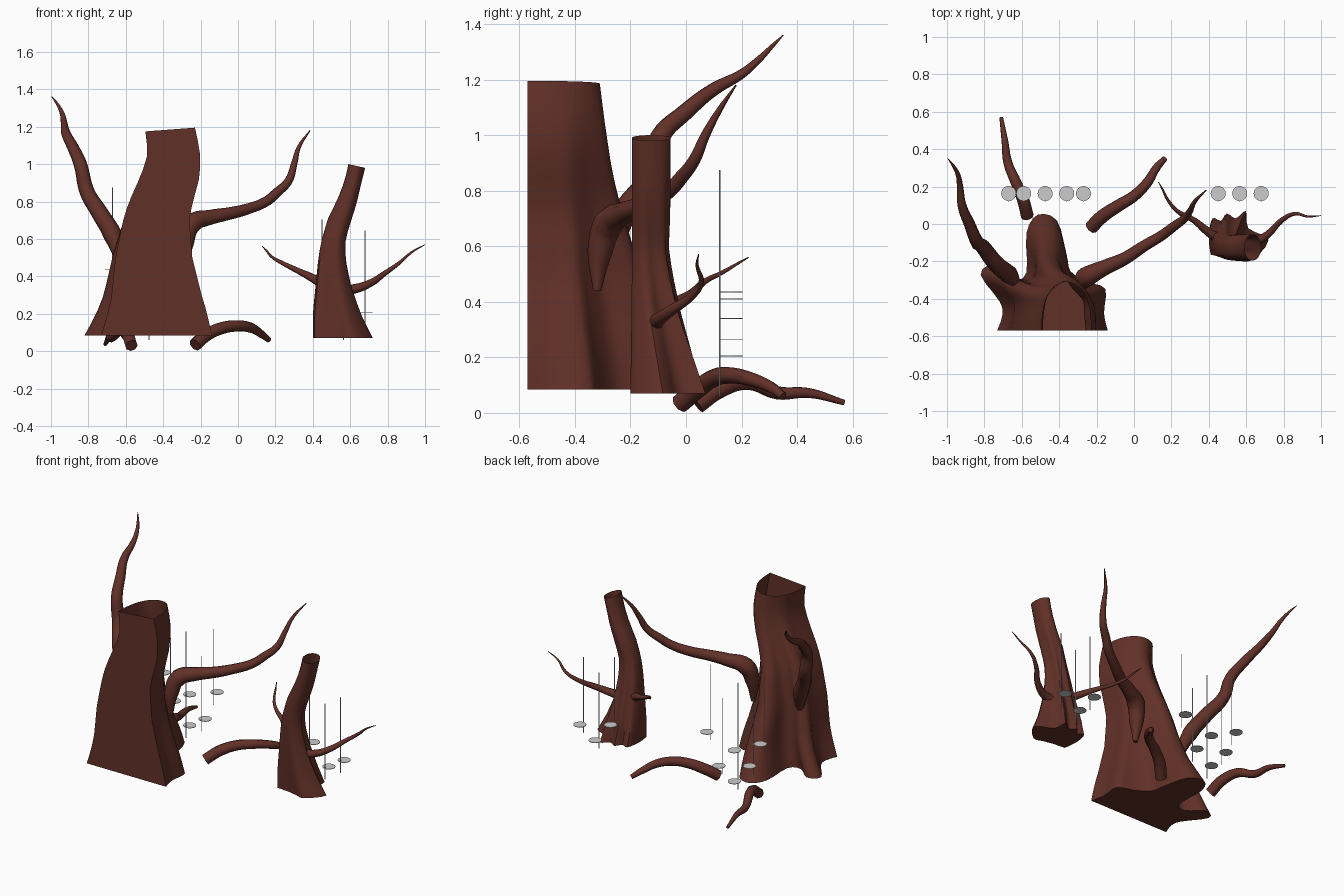
import bpy, bmesh, math
from mathutils import Vector

if "Cube" in bpy.data.objects:
    bpy.data.objects.remove(bpy.data.objects["Cube"])

bark = bpy.data.materials.new("bark")
bark.diffuse_color = (0.12, 0.03, 0.021, 1)
bark.use_nodes = True
bark.node_tree.nodes["Principled BSDF"].inputs["Base Color"].default_value = bark.diffuse_color


def activate(ob):
    bpy.ops.object.select_all(action='DESELECT')
    ob.select_set(True)
    bpy.context.view_layer.objects.active = ob


def finish(name, bm, mat=None, angle=50):
    bmesh.ops.recalc_face_normals(bm, faces=bm.faces)
    me = bpy.data.meshes.new(name)
    bm.to_mesh(me)
    bm.free()
    ob = bpy.data.objects.new(name, me)
    bpy.context.collection.objects.link(ob)
    if mat:
        me.materials.append(mat)
    activate(ob)
    bpy.ops.object.shade_smooth_by_angle(angle=math.radians(angle))
    return ob


def lerp_row(table, z):
    for a, b in zip(table, table[1:]):
        if z <= b[0]:
            t = max(0, (z - a[0]) / (b[0] - a[0]))
            return [p + (q - p) * t for p, q in zip(a, b)]
    return list(table[-1])


def smooth_outline(pts, n=3):
    out = []
    for i in range(len(pts) - 1):
        p = [Vector(pts[min(max(i + k, 0), len(pts) - 1)]) for k in (-1, 0, 1, 2)]
        for s in range(n):
            t = s / n
            out.append(0.5 * (2 * p[1] + (p[2] - p[0]) * t
                              + (2 * p[0] - 5 * p[1] + 4 * p[2] - p[3]) * t * t
                              + (3 * p[1] - p[0] - 3 * p[2] + p[3]) * t ** 3))
    return out + [Vector(pts[-1])]


# Hollow trunk: lobed foot outline blends into a half arch or a full round top.
# Profile rows: height, left x, right x, back y
def trunk(name, foot, front, profile, full_round=False, tilt=0, levels=16):
    foot = smooth_outline(foot)
    n = len(foot)
    z0, z1 = profile[0][0], profile[-1][0]
    bm = bmesh.new()
    rings = []
    for k in range(levels + 1):
        t = k / levels
        z, l, r, b = lerp_row(profile, z0 + (z1 - z0) * t)
        w = (1 - t) ** 1.1
        ring = []
        for i, f in enumerate(foot):
            s = i / (n - 1)
            if full_round:
                a = math.radians(215 - 340 * s)
                top = Vector((0.5 + 0.5 * math.cos(a), 0.5 + 0.5 * math.sin(a)))
            else:
                a = math.pi * (1 - s)
                top = Vector((0.5 + 0.5 * math.cos(a), max(0, math.sin(a)) ** 0.75))
            p = f * w + top * (1 - w)
            ring.append(bm.verts.new((l + (r - l) * p.x, front + (b - front) * p.y,
                                      z + tilt * t * (p.x - 0.5))))
        rings.append(ring)
    for lo, hi in zip(rings, rings[1:]):
        for i in range(n):
            j = (i + 1) % n
            bm.faces.new((lo[i], lo[j], hi[j], hi[i]))
    bm.faces.new(rings[0])
    return finish(name, bm, bark)


trunk("large_trunk",
      [(.13, 0), (.17, .13), (.15, .25), (0, .48), (.1, .57), (.25, .44), (.36, .5), (.36, .84),
       (.45, 1), (.6, .95), (.67, .68), (.7, .52), (.84, .42), (.98, .36), (.97, .15), (1, 0)],
      -.57,
      [(.085, -.82, -.14, .05), (.2, -.765, -.165, -.01), (.3, -.73, -.195, -.07),
       (.5, -.69, -.245, -.16), (.7, -.635, -.26, -.22), (.8, -.6, -.24, -.25),
       (.9, -.55, -.21, -.27), (1.0, -.505, -.2, -.285), (1.07, -.485, -.205, -.295),
       (1.185, -.495, -.23, -.31)], tilt=.02)
trunk("small_trunk",
      [(.03, .12), (0, .5), (.06, .85), (.2, .8), (.3, .95), (.45, .85), (.62, 1), (.66, .65),
       (1, .42), (.72, 0), (.5, .04), (.3, .09)],
      -.195,
      [(.07, .40, .72, .07), (.2, .40, .66, .035), (.35, .415, .61, -.01), (.5, .43, .58, -.045),
       (.6, .45, .58, -.06), (.7, .48, .61, -.055), (.8, .53, .64, -.055), (.9, .57, .66, -.055),
       (.99, .59, .68, -.055)], full_round=True, tilt=-.02)


# Tapered branches and roots; each point is x, y, z, radius
def branch(name, pts):
    cu = bpy.data.curves.new(name, 'CURVE')
    cu.dimensions = '3D'
    cu.bevel_depth = 1
    cu.bevel_resolution = 2
    cu.resolution_u = 5
    cu.use_fill_caps = True
    sp = cu.splines.new('BEZIER')
    sp.bezier_points.add(len(pts) - 1)
    for bp, p in zip(sp.bezier_points, pts):
        bp.co = p[:3]
        bp.radius = p[3]
        bp.handle_left_type = bp.handle_right_type = 'AUTO'
    ob = bpy.data.objects.new(name, cu)
    bpy.context.collection.objects.link(ob)
    cu.materials.append(bark)
    activate(ob)
    bpy.ops.object.convert(target='MESH')
    bpy.ops.object.shade_smooth_by_angle(angle=math.radians(50))


branch("large_right_branch", [
    (-.28, -.32, .44, .015), (-.28, -.31, .58, .045), (-.25, -.28, .68, .055),
    (-.15, -.23, .715, .042), (-.05, -.185, .735, .035), (.05, -.12, .76, .031),
    (.15, -.06, .80, .028), (.21, -.015, .85, .026), (.27, .03, .91, .022),
    (.3, .07, 1.0, .017), (.325, .12, 1.09, .011), (.385, .18, 1.18, .003)])
branch("large_left_branch", [
    (-.62, -.33, .45, .02), (-.67, -.27, .62, .05), (-.74, -.21, .74, .045),
    (-.81, -.12, .86, .04), (-.84, -.095, .99, .036), (-.88, 0, 1.085, .031),
    (-.92, .1, 1.165, .025), (-.93, .2, 1.22, .018), (-.94, .26, 1.27, .013),
    (-.965, .31, 1.32, .008), (-.995, .35, 1.36, .002)])
branch("small_left_branch", [
    (.47, -.09, .35, .03), (.40, -.045, .39, .023), (.32, .02, .43, .016),
    (.23, .07, .475, .011), (.18, .13, .505, .008), (.15, .19, .54, .005), (.13, .225, .56, .002)])
branch("small_right_branch", [
    (.55, -.11, .325, .03), (.63, -.1, .335, .025), (.71, -.06, .365, .02),
    (.79, .02, .42, .014), (.86, .055, .47, .01), (.93, .04, .53, .006), (1.0, .045, .57, .002)])
branch("left_surface_root", [
    (-.57, .04, .03, .034), (-.59, .12, .085, .033), (-.63, .22, .112, .029),
    (-.675, .33, .072, .024), (-.69, .44, .072, .018), (-.71, .57, .037, .01)])
branch("right_surface_root", [
    (-.23, -.02, .034, .036), (-.17, .04, .085, .036), (-.08, .1, .125, .033),
    (0, .15, .135, .03), (.07, .22, .125, .027), (.12, .3, .095, .022), (.165, .35, .06, .015)])


# Bracket discs, each with a thin stalk at its front edge
def disc_with_stalk(i, x, z):
    for name, seg, r, depth, y, dz in (("disc", 24, .04, .003, .163, 0),
                                       ("stalk", 4, .003, .51, .122, .185)):
        bm = bmesh.new()
        bmesh.ops.create_cone(bm, cap_ends=True, segments=seg, radius1=r, radius2=r, depth=depth)
        bmesh.ops.translate(bm, verts=bm.verts, vec=(x, y, z + dz))
        finish(f"{name}_{i}", bm)


for i, (x, z) in enumerate([(-.67, .435), (-.59, .265), (-.475, .34), (-.475, .13), (-.36, .205),
                            (-.27, .41), (.45, .265), (.565, .13), (.68, .205)]):
    disc_with_stalk(i + 1, x, z)
